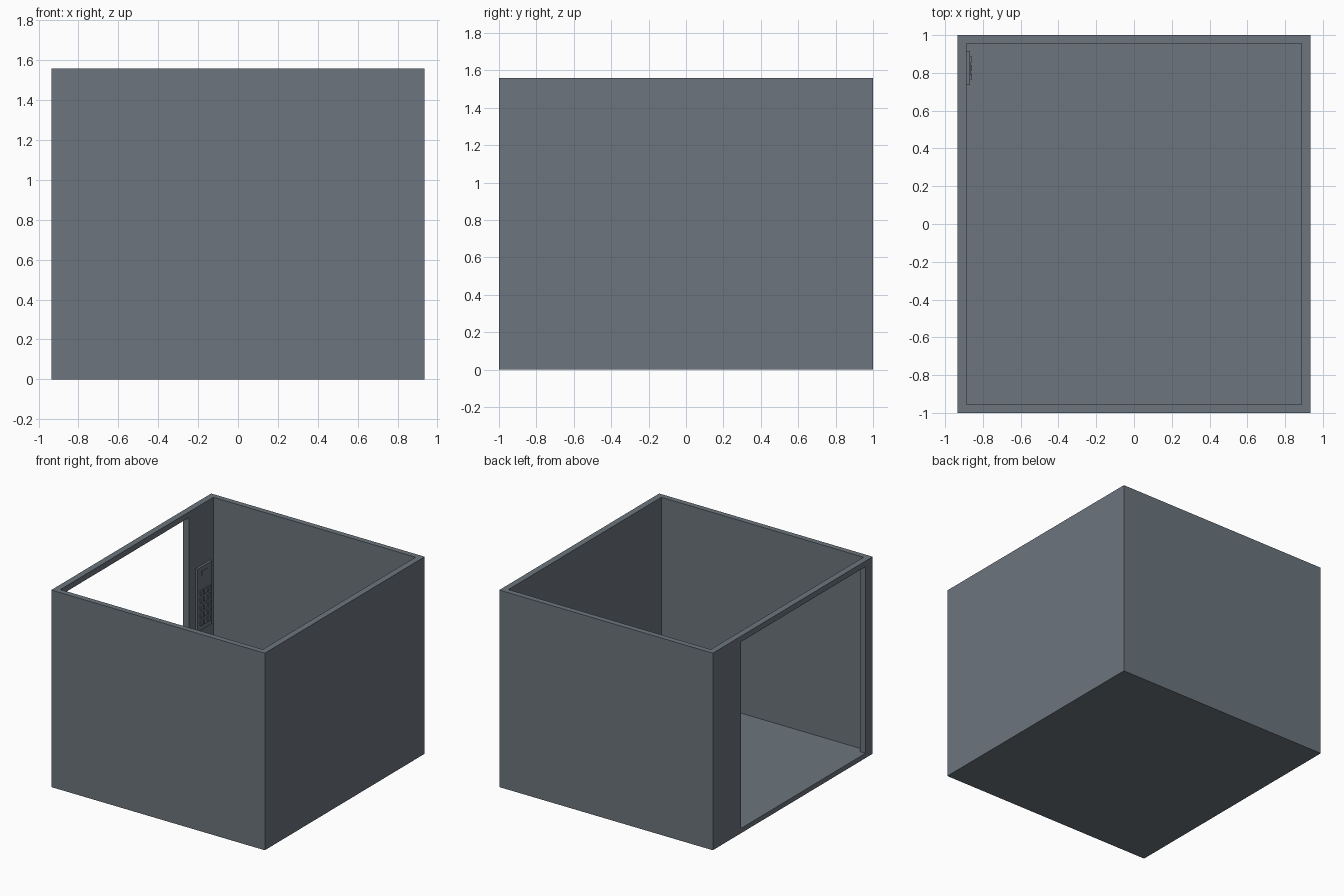
import bpy
import bmesh
from mathutils import Matrix, Vector

if "Cube" in bpy.data.objects:
    bpy.data.objects.remove(bpy.data.objects["Cube"])

# Single slate grey finish
grey = bpy.data.materials.new("slate_grey")
grey.use_nodes = True
COLOUR = (0.150, 0.178, 0.205, 1)
grey.diffuse_color = COLOUR
grey.node_tree.nodes["Principled BSDF"].inputs["Base Color"].default_value = COLOUR


def box(name, low, high):
    """Axis-aligned box between two opposite corners."""
    low, high = Vector(low), Vector(high)
    bm = bmesh.new()
    place = Matrix.Translation((low + high) / 2) @ Matrix.Diagonal((*(high - low), 1))
    bmesh.ops.create_cube(bm, size=1, matrix=place)
    mesh = bpy.data.meshes.new(name)
    bm.to_mesh(mesh)
    bm.free()
    mesh.materials.append(grey)
    obj = bpy.data.objects.new(name, mesh)
    bpy.context.collection.objects.link(obj)
    return obj


def cut(target, cutter):
    """Subtract the cutter, then discard it."""
    mod = target.modifiers.new("cut", "BOOLEAN")
    mod.operation, mod.solver, mod.object = "DIFFERENCE", "EXACT", cutter
    bpy.context.view_layer.objects.active = target
    bpy.ops.object.modifier_apply(modifier=mod.name)
    bpy.data.objects.remove(cutter)


# Open-topped cabin with a wide doorway in its right wall
HALF_X, HEIGHT, FLOOR = 0.935, 1.56, 0.038
INNER_X, INNER_Y = 0.886, 0.956
cabin = box("cabin_shell", (-HALF_X, -1, 0), (HALF_X, 1, HEIGHT))
cut(cabin, box("cavity_cutter", (-INNER_X, -INNER_Y, FLOOR), (INNER_X, INNER_Y, 2)))
cut(cabin, box("doorway_cutter", (-1.1, -0.911, FLOOR), (-0.7, 0.65, 1.515)))

# Control panel on the inside of the right wall, beside the doorway
PANEL_X = -0.868
box("control_panel", (-INNER_X - 0.002, 0.735, 0.58), (PANEL_X, 0.915, 1.08))
box("panel_display", (PANEL_X - 0.002, 0.785, 1.01), (PANEL_X + 0.005, 0.855, 1.045))

# Keypad of raised square buttons
for row in range(5):
    for col in range(3):
        y, z = 0.825 + (col - 1) * 0.045, 0.64 + row * 0.06
        box(f"button_{row}_{col}", (PANEL_X - 0.002, y - 0.016, z - 0.019),
            (PANEL_X + 0.01, y + 0.016, z + 0.019))
